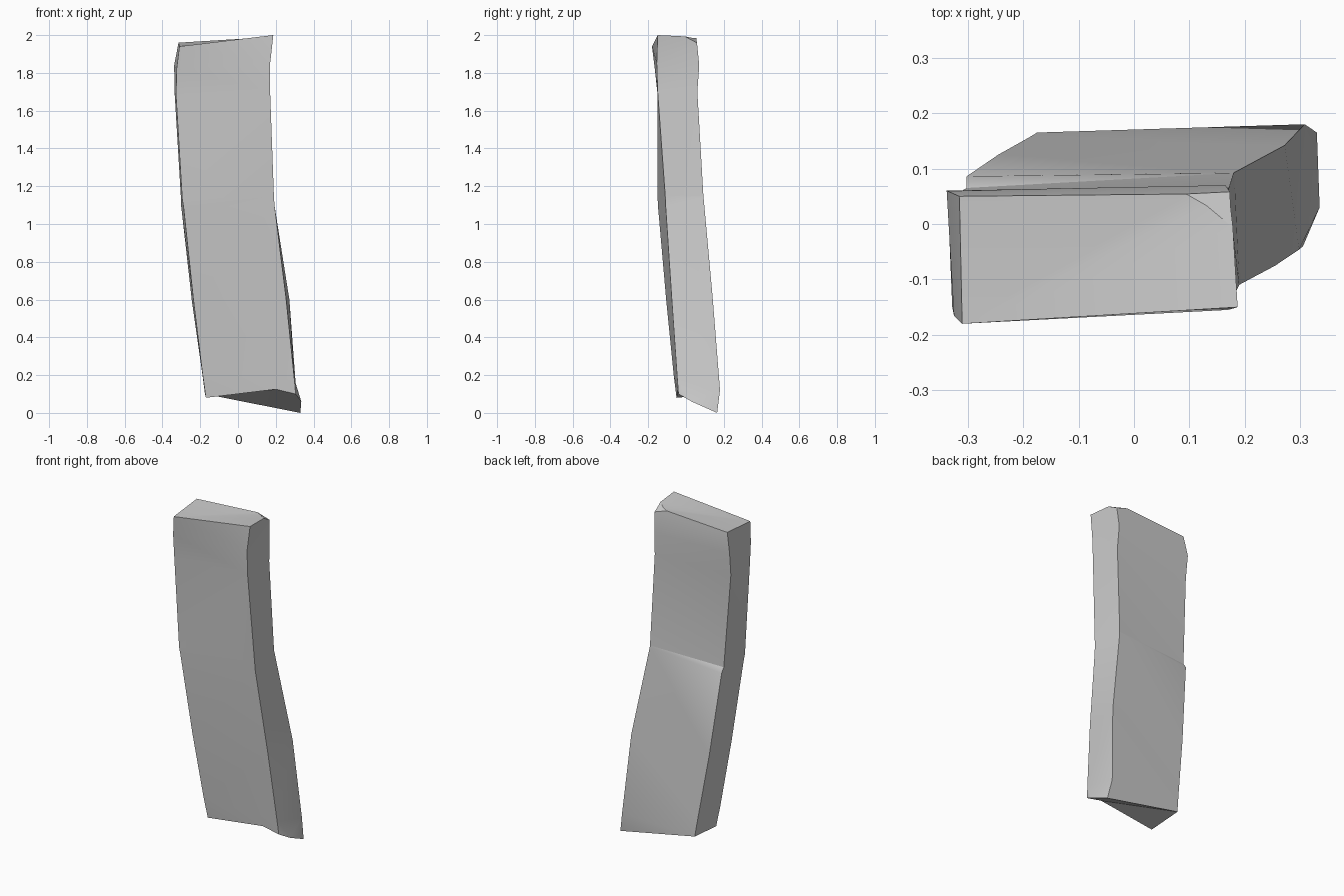
import bpy
import bmesh
import math
from mathutils import Vector

default_cube = bpy.data.objects.get("Cube")
if default_cube:
    bpy.data.objects.remove(default_cube, do_unlink=True)


def flat_material(name, colour):
    material = bpy.data.materials.new(name)
    material.use_nodes = True
    material.diffuse_color = colour
    shader = next(n for n in material.node_tree.nodes if n.type == 'BSDF_PRINCIPLED')
    shader.inputs["Base Color"].default_value = colour
    return material


def loft(bm, sections):
    """Join successive cross-sections with quads and return the rings of vertices."""
    rings = [[bm.verts.new(corner) for corner in section] for section in sections]
    for upper, lower in zip(rings, rings[1:]):
        for i in range(len(upper)):
            j = (i + 1) % len(upper)
            bm.faces.new((upper[i], upper[j], lower[j], lower[i]))
    bm.faces.new(rings[0])
    bm.faces.new(reversed(rings[-1]))
    return rings


def bend_edge(bm, first, second, position):
    """Split the edge between two corners and pull the new vertex into place."""
    edge = bm.edges.get((first, second))
    new_edge, vertex = bmesh.utils.edge_split(edge, first, 0.5)
    vertex.co = position


def chip_corner(bm, a, b, c):
    """Slice off everything above the plane through three points and cap the cut."""
    a, b, c = Vector(a), Vector(b), Vector(c)
    normal = (b - a).cross(c - a)
    if normal.z < 0:
        normal.negate()
    geometry = bm.verts[:] + bm.edges[:] + bm.faces[:]
    cut = bmesh.ops.bisect_plane(bm, geom=geometry, plane_co=a,
                                 plane_no=normal, clear_outer=True)
    rim = [e for e in cut["geom_cut"]
           if isinstance(e, bmesh.types.BMEdge) and e.is_boundary]
    bmesh.ops.holes_fill(bm, edges=rim, sides=0)


# Cross-sections from top to bottom: front right, front left, back left, back right
sections = [
    # worn top end and its slight bulge
    [(-.31, -.18, 1.94), (.187, -.15, 2), (.175, .055, 1.99), (-.315, .05, 1.96)],
    [(-.325, -.165, 1.82), (.17, -.155, 1.85), (.165, .07, 1.84), (-.338, .06, 1.84)],
    [(-.328, -.15, 1.68), (.17, -.15, 1.7), (.17, .06, 1.7), (-.336, .045, 1.7)],
    # tapering ledge across the back
    [(-.295, -.15, 1.13), (.19, -.11, 1.15), (.18, .092, 1.15), (-.302, .065, 1.135)],
    [(-.288, -.148, 1.09), (.193, -.108, 1.1), (.181, .093, 1.14), (-.302, .086, 1.105)],
    # leaning lower half and broken bottom end
    [(-.236, -.105, .6), (.255, -.075, .6), (.272, .142, .6), (-.245, .125, .6)],
    [(-.187, -.065, .2), (.298, -.046, .18), (.308, .18, .12), (-.188, .157, .2)],
    [(-.17, -.05, .08), (.305, -.04, .1), (.33, .165, 0), (-.175, .165, .1)],
]

bm = bmesh.new()
rings = loft(bm, sections)
bottom = rings[-1]
bend_edge(bm, bottom[0], bottom[1], (.2, -.045, .125))
bend_edge(bm, bottom[1], bottom[2], (.335, .03, .06))
bmesh.ops.triangulate(bm, faces=bm.faces[:])
chip_corner(bm, (.18, -.02, 2), (.1, .06, 1.98), (.167, .05, 1.965))
bmesh.ops.recalc_face_normals(bm, faces=bm.faces[:])

# Plank
mesh = bpy.data.meshes.new("bent_plank")
bm.to_mesh(mesh)
bm.free()
plank = bpy.data.objects.new("bent_plank", mesh)
bpy.context.collection.objects.link(plank)
mesh.materials.append(flat_material("plain grey", (.6, .6, .6, 1)))

# Soft broad faces with crisp edges
bpy.ops.object.select_all(action='DESELECT')
plank.select_set(True)
bpy.context.view_layer.objects.active = plank
bpy.ops.object.shade_smooth_by_angle(angle=math.radians(30))
